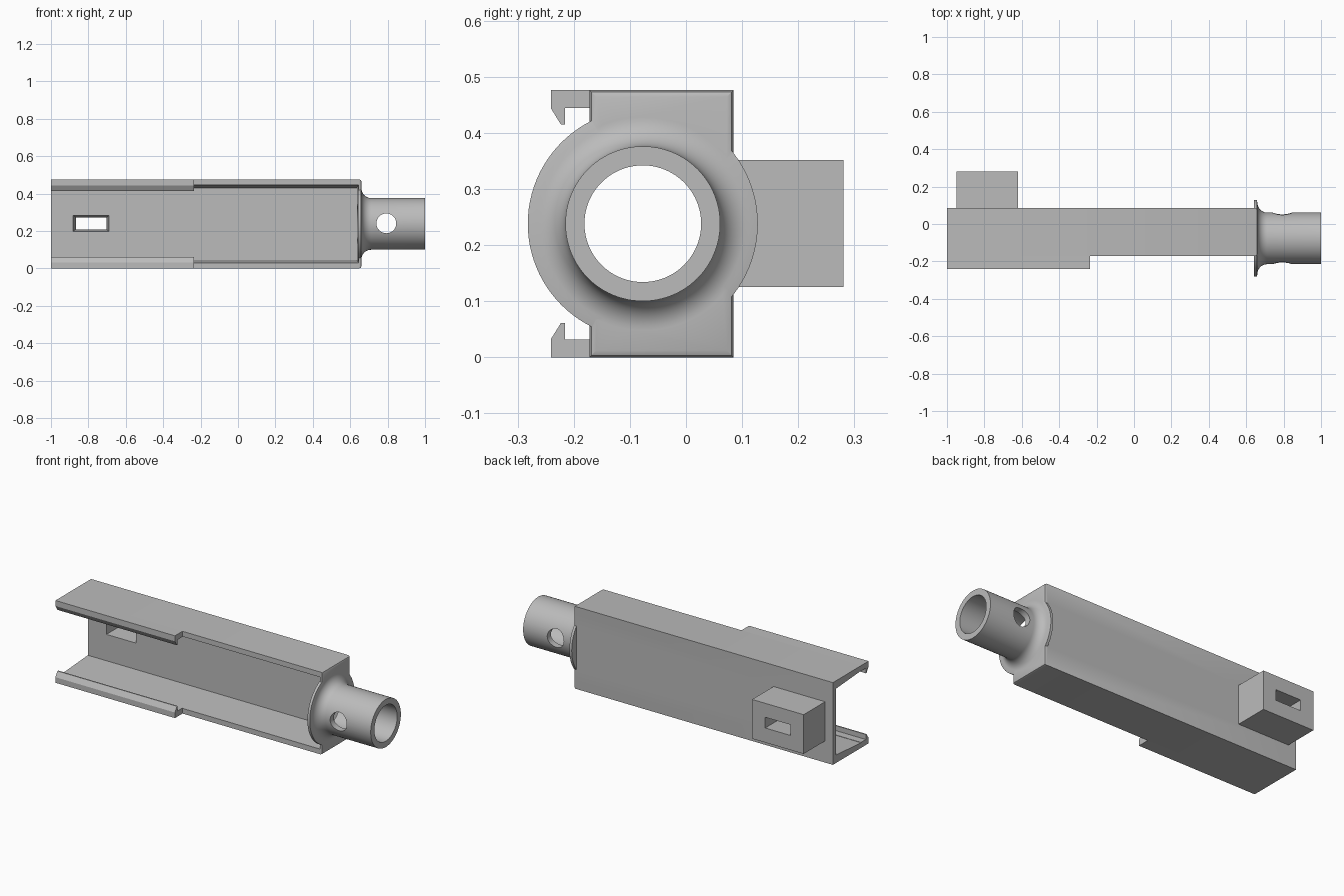
import bpy, bmesh, math
from mathutils import Matrix

if "Cube" in bpy.data.objects:
    bpy.data.objects.remove(bpy.data.objects["Cube"])

grey = bpy.data.materials.new("plain grey")
grey.use_nodes = True
grey.diffuse_color = (0.5, 0.5, 0.5, 1)
grey.node_tree.nodes["Principled BSDF"].inputs["Base Color"].default_value = (0.5, 0.5, 0.5, 1)

MID = 0.238          # height of the long axis
AXIS_Y = -0.077      # depth of the tube axis


def finish(name, bm):
    bmesh.ops.recalc_face_normals(bm, faces=bm.faces)
    mesh = bpy.data.meshes.new(name)
    bm.to_mesh(mesh)
    bm.free()
    mesh.materials.append(grey)
    ob = bpy.data.objects.new(name, mesh)
    bpy.context.collection.objects.link(ob)
    return ob


def loft(name, rings):
    """Closed solid skinned through rings of equal length."""
    bm = bmesh.new()
    loops = [[bm.verts.new(p) for p in ring] for ring in rings]
    for a, b in zip(loops, loops[1:]):
        for i in range(len(a)):
            j = (i + 1) % len(a)
            bm.faces.new((a[i], a[j], b[j], b[i]))
    bm.faces.new(loops[0])
    bm.faces.new(loops[-1])
    return finish(name, bm)


def slab(y, x0, x1, z0, z1):
    return [(x0, y, z0), (x1, y, z0), (x1, y, z1), (x0, y, z1)]


def box(name, x0, x1, y0, y1, z0, z1):
    return loft(name, [slab(y0, x0, x1, z0, z1), slab(y1, x0, x1, z0, z1)])


def turned(name, profile, sides=96):
    """Solid of revolution about the tube axis from (x, radius) pairs."""
    turn = [2 * math.pi * i / sides for i in range(sides)]
    return loft(name, [[(x, AXIS_Y + r * math.cos(t), MID + r * math.sin(t)) for t in turn]
                       for x, r in profile])


def combine(ob, other, operation):
    mod = ob.modifiers.new(operation.lower(), 'BOOLEAN')
    mod.operation, mod.object, mod.solver = operation, other, 'EXACT'
    bpy.context.view_layer.objects.active = ob
    bpy.ops.object.modifier_apply(modifier=mod.name)
    bpy.data.objects.remove(other)


# Channel body with softened edges on the closed end
body = box("channel_body", -1, 0.66, -0.172, 0.085, 0, 2 * MID)
bm = bmesh.new()
bm.from_mesh(body.data)
rim = [e for e in bm.edges if all(v.co.x > 0.6 for v in e.verts)
       and abs(e.verts[0].co.x - e.verts[1].co.x) < 0.01]
bmesh.ops.bevel(bm, geom=rim, offset=0.012, segments=2, profile=0.5, affect='EDGES')
bm.to_mesh(body.data)
bm.free()

# Slightly tapered cavity, open at the front and at one end
combine(body, loft("cavity", [slab(-0.3, -1.1, 0.645, 0.03, 0.446),
                              slab(-0.172, -1.1, 0.645, 0.03, 0.446),
                              slab(0.055, -1.1, 0.635, 0.046, 0.43)]), 'DIFFERENCE')

# Block on the back
combine(body, box("block", -0.95, -0.62, 0.07, 0.281, 0.125, 0.352), 'UNION')

# Slot narrowing through plate and block
combine(body, loft("slot", [slab(0.04, -0.882, -0.69, 0.198, 0.285),
                            slab(0.30, -0.865, -0.705, 0.21, 0.27)]), 'DIFFERENCE')

# Flange flowing into the round neck
fillet = 0.052
profile = [(0.642, 0.205), (0.657, 0.205)]
for i in range(11):
    a = math.pi / 2 * i / 10
    profile.append((0.66 + fillet * (1 - math.cos(a)), 0.138 + fillet * (1 - math.sin(a))))
profile.append((1, 0.138))
combine(body, turned("neck", profile), 'UNION')

# Bore along the neck and pin hole across it
combine(body, turned("bore", [(0.55, 0.104), (1.1, 0.104)]), 'DIFFERENCE')
bm = bmesh.new()
bmesh.ops.create_cone(bm, cap_ends=True, segments=48, radius1=0.053, radius2=0.053, depth=1,
                      matrix=Matrix.Translation((0.793, AXIS_Y, MID + 0.003))
                      @ Matrix.Rotation(math.pi / 2, 4, 'X'))
combine(body, finish("pin_hole", bm), 'DIFFERENCE')

# Hooked rails along the open half, mirrored top and bottom
hook = [(-0.172, 0), (-0.241, 0), (-0.241, 0.032), (-0.223, 0.061),
        (-0.216, 0.061), (-0.216, 0.032), (-0.172, 0.032)]
rails = []
for side, flip in (("lower", False), ("upper", True)):
    rails.append(loft(side + "_hook_rail",
                      [[(x, y, 2 * MID - z if flip else z) for y, z in hook]
                       for x in (-1, -0.235)]))

for ob in [body] + rails:
    bpy.ops.object.select_all(action='DESELECT')
    ob.select_set(True)
    bpy.context.view_layer.objects.active = ob
    bpy.ops.object.shade_smooth_by_angle(angle=math.radians(30))
